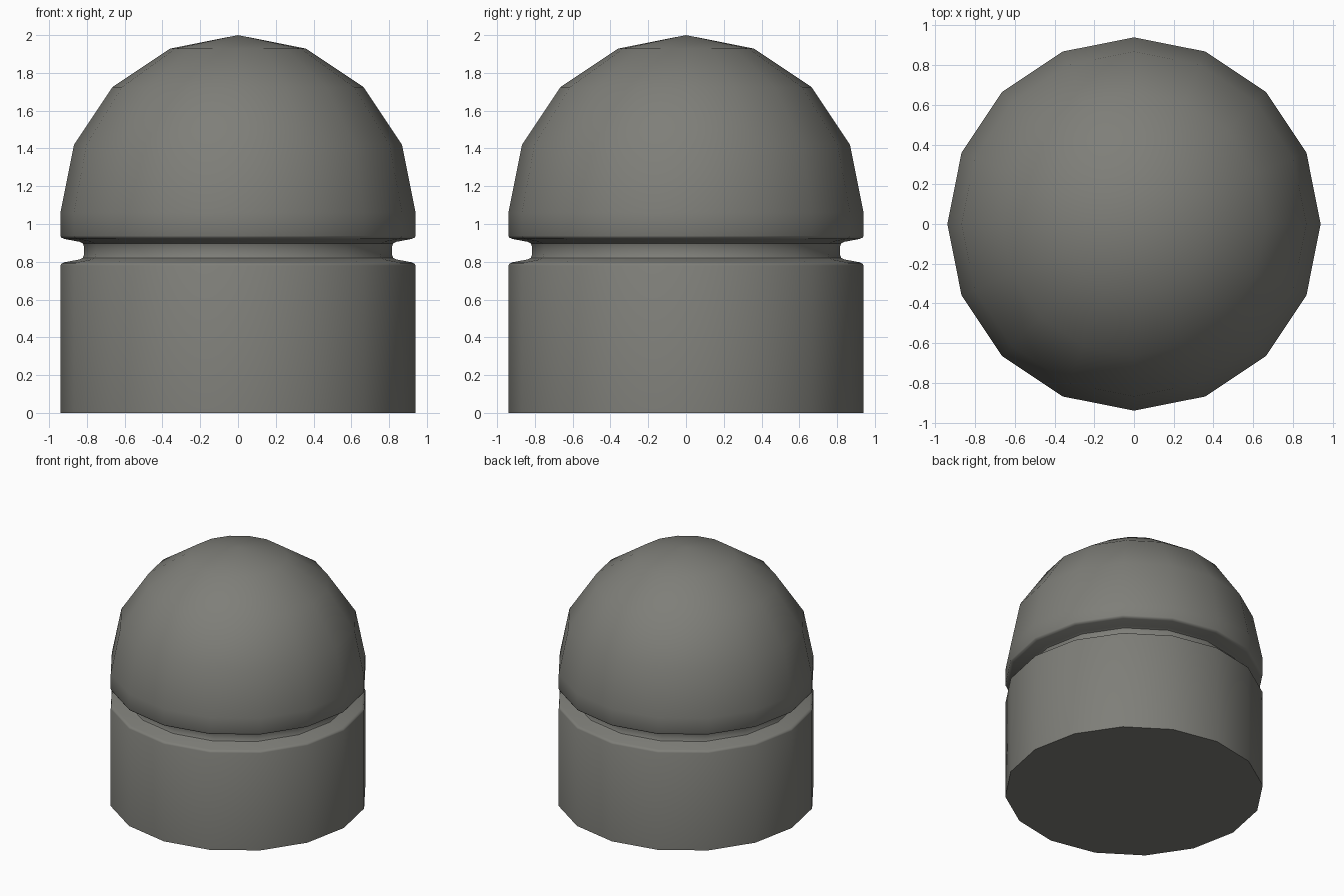
import bpy, bmesh, math

if "Cube" in bpy.data.objects:
    bpy.data.objects.remove(bpy.data.objects["Cube"])

SIDES = 16
R = 0.94

# Half profile (radius, height): base wall, rounded groove, dome
groove_lower = [(R, 0.78), (0.935, 0.79), (0.92, 0.797),
                (0.84, 0.812), (0.822, 0.82), (0.815, 0.838)]
groove_mid = 0.859
groove_upper = [(r, 2 * groove_mid - z) for r, z in reversed(groove_lower)]
dome = [(R * math.cos(math.radians(a)), 1.06 + R * math.sin(math.radians(a)))
        for a in (0, 22.5, 45, 67.5)]
profile = [(R, 0)] + groove_lower + groove_upper + dome

# Revolve the profile into a closed solid
bm = bmesh.new()
rings = []
for r, z in profile:
    rings.append([bm.verts.new((r * math.cos(math.tau * i / SIDES),
                                r * math.sin(math.tau * i / SIDES), z))
                  for i in range(SIDES)])
for lo, hi in zip(rings, rings[1:]):
    for i in range(SIDES):
        j = (i + 1) % SIDES
        bm.faces.new((lo[i], lo[j], hi[j], hi[i]))

# Flat underside and dome tip
bm.faces.new(list(reversed(rings[0])))
tip = bm.verts.new((0, 0, 2.0))
for i in range(SIDES):
    bm.faces.new((rings[-1][i], rings[-1][(i + 1) % SIDES], tip))
bmesh.ops.recalc_face_normals(bm, faces=bm.faces)

mesh = bpy.data.meshes.new("domed_post")
bm.to_mesh(mesh)
bm.free()
post = bpy.data.objects.new("domed_post", mesh)
bpy.context.collection.objects.link(post)

# Single warm grey colour
grey = bpy.data.materials.new("warm_grey")
grey.diffuse_color = (0.21, 0.21, 0.19, 1)
grey.use_nodes = True
grey.node_tree.nodes["Principled BSDF"].inputs["Base Color"].default_value = grey.diffuse_color
mesh.materials.append(grey)

# Smooth sides and dome, sharp bottom rim
bpy.context.view_layer.objects.active = post
post.select_set(True)
bpy.ops.object.shade_smooth_by_angle(angle=math.radians(40))
